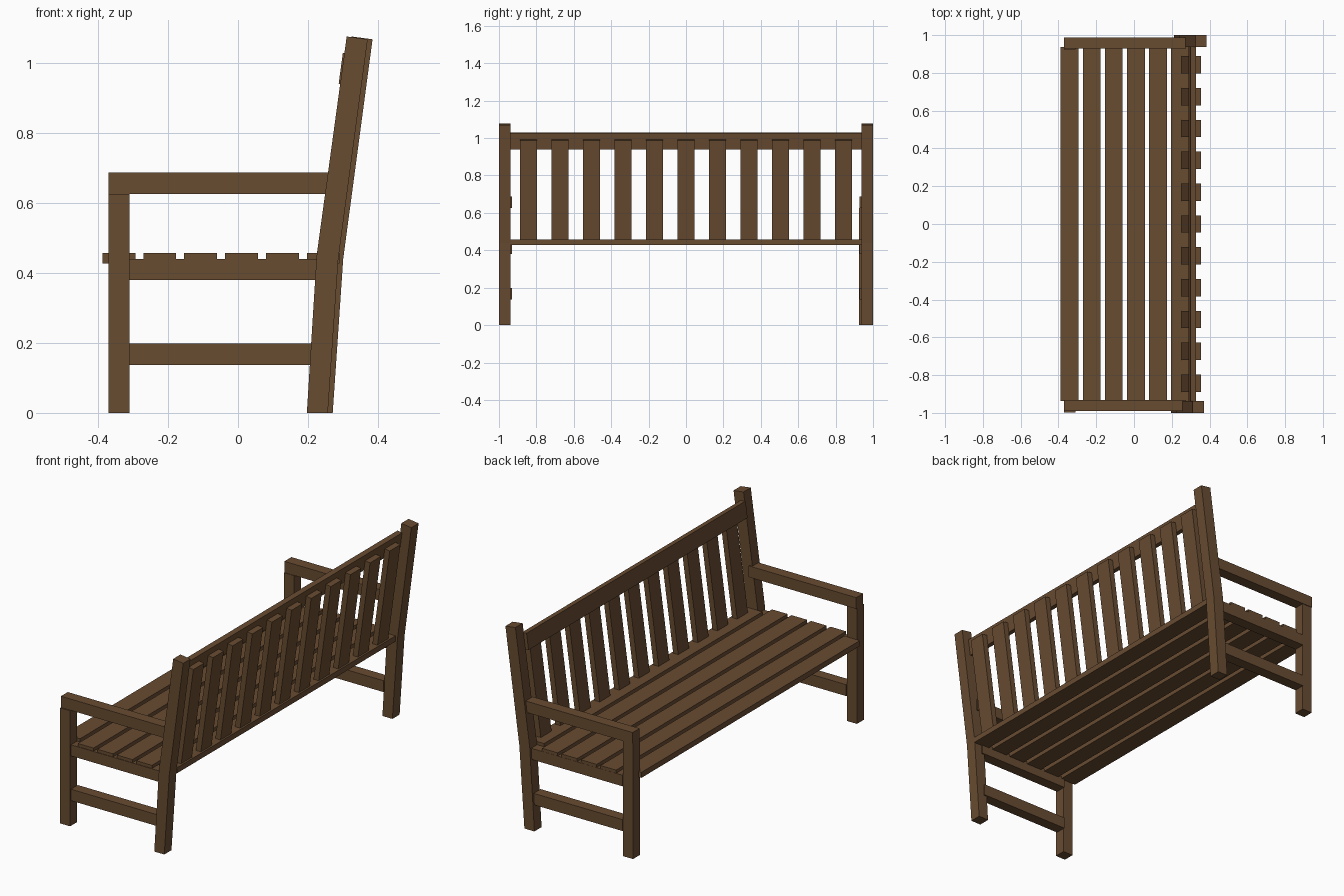
import bpy, bmesh

if "Cube" in bpy.data.objects:
    bpy.data.objects.remove(bpy.data.objects["Cube"])

wood = bpy.data.materials.new("brown_wood")
wood.diffuse_color = (0.14, 0.072, 0.031, 1)
wood.use_nodes = True
wood.node_tree.nodes["Principled BSDF"].inputs["Base Color"].default_value = wood.diffuse_color


def prism(name, profile, y0, y1):
    """Extrude an (x, z) outline from y0 to y1."""
    bm = bmesh.new()
    face = bm.faces.new([bm.verts.new((x, y0, z)) for x, z in profile])
    out = bmesh.ops.extrude_face_region(bm, geom=[face])
    moved = [v for v in out["geom"] if isinstance(v, bmesh.types.BMVert)]
    bmesh.ops.translate(bm, verts=moved, vec=(0, y1 - y0, 0))
    bmesh.ops.recalc_face_normals(bm, faces=bm.faces)
    mesh = bpy.data.meshes.new(name)
    bm.to_mesh(mesh)
    bm.free()
    mesh.materials.append(wood)
    obj = bpy.data.objects.new(name, mesh)
    bpy.context.collection.objects.link(obj)
    return obj


def box(name, x0, x1, y0, y1, z0, z1):
    return prism(name, [(x0, z0), (x1, z0), (x1, z1), (x0, z1)], y0, y1)


# End frames: the two sides are slightly offset from each other
leg_outline = [(0.197, 0), (0.257, 0), (0.287, 0.44), (0.371, 1.069),
               (0.311, 1.077), (0.225, 0.45)]
for side, shift, back_y, front_y, rail_y in (
        ("left", 0.0, (-1.0, -0.938), (-0.997, -0.937), (-0.99, -0.931)),
        ("right", 0.014, (0.938, 1.0), (0.925, 0.985), (0.928, 0.988))):
    prism(f"back_leg_{side}", [(x + shift, z) for x, z in leg_outline], *back_y)
    box(f"front_leg_{side}", -0.371, -0.311, *front_y, 0, 0.627)
    box(f"armrest_{side}", -0.371, 0.275, *rail_y, 0.627, 0.688)
    box(f"seat_rail_{side}", -0.311, 0.24, *rail_y, 0.38, 0.44)
    box(f"stretcher_{side}", -0.311, 0.225, *rail_y, 0.137, 0.199)

# Seat slats: the first and last fit between the legs
for i in range(6):
    x = -0.388 + 0.117 * i
    half = 0.937 if i in (0, 5) else 0.987
    box(f"seat_slat_{i + 1}", x, x + 0.094, -half, half, 0.427, 0.457)

# Leaning top rail of the backrest
prism("back_top_rail", [(0.288, 0.942), (0.317, 0.938), (0.329, 1.026), (0.300, 1.03)],
      -0.94, 0.94)

# Backrest slats, fixed behind the top rail
slat_outline = [(0.250, 0.455), (0.280, 0.451), (0.354, 0.988), (0.324, 0.992)]
for i in range(11):
    y = (i - 5) * 0.1685
    prism(f"back_slat_{i + 1}", slat_outline, y - 0.046, y + 0.046)
